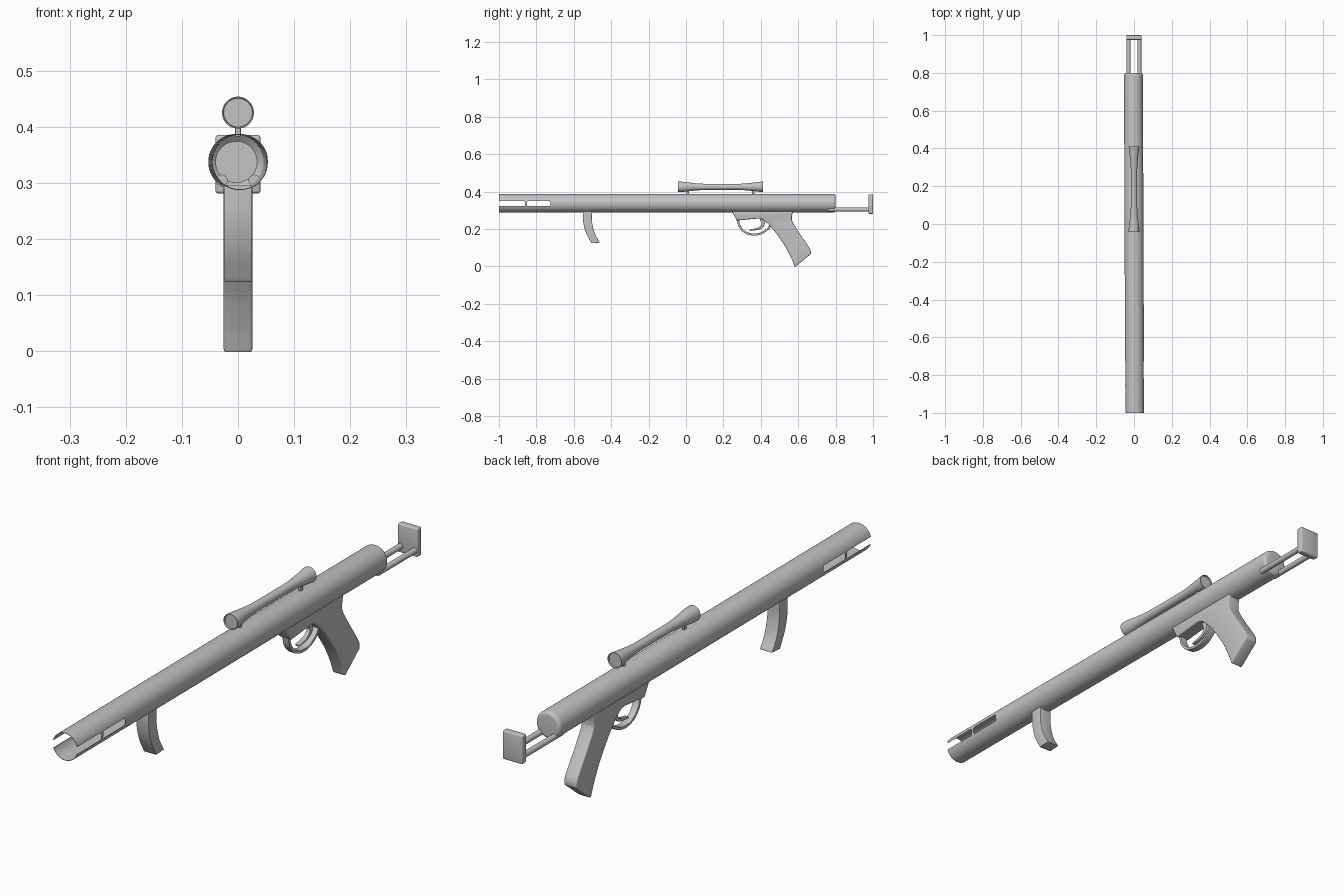
import bpy, bmesh, math
from mathutils import Vector

if "Cube" in bpy.data.objects:
    bpy.data.objects.remove(bpy.data.objects["Cube"])

grey = bpy.data.materials.new("plain_grey")
grey.diffuse_color = (0.55, 0.55, 0.55, 1)
grey.use_nodes = True
grey.node_tree.nodes["Principled BSDF"].inputs["Base Color"].default_value = grey.diffuse_color


def finish(bm, name, bevel=0.0, angle=35):
    """Clean up a bmesh, bevel its sharp edges and make it an object."""
    bmesh.ops.recalc_face_normals(bm, faces=bm.faces)
    if bevel:
        sharp = [e for e in bm.edges if e.calc_face_angle(0) > 0.6]
        bmesh.ops.bevel(bm, geom=sharp, offset=bevel, segments=3,
                        profile=0.5, affect='EDGES', clamp_overlap=True)
    me = bpy.data.meshes.new(name)
    bm.to_mesh(me)
    bm.free()
    ob = bpy.data.objects.new(name, me)
    bpy.context.collection.objects.link(ob)
    me.materials.append(grey)
    smooth(ob, angle)
    return ob


def smooth(ob, angle=35):
    bpy.ops.object.select_all(action='DESELECT')
    ob.select_set(True)
    bpy.context.view_layer.objects.active = ob
    bpy.ops.object.shade_smooth_by_angle(angle=math.radians(angle))


def lathe(name, profile, x, z, segs=64):
    """Turn (radius, y) points around an axis along y."""
    bm = bmesh.new()
    rings = []
    for r, y in profile:
        n = 1 if r == 0 else segs
        rings.append([bm.verts.new((x + r * math.cos(2 * math.pi * i / segs), y,
                                    z + r * math.sin(2 * math.pi * i / segs)))
                      for i in range(n)])
    for a, b in zip(rings, rings[1:]):
        for i in range(segs):
            j = (i + 1) % segs
            quad = [a[i % len(a)], a[j % len(a)], b[j % len(b)], b[i % len(b)]]
            bm.faces.new(list(dict.fromkeys(quad)))
    return finish(bm, name)


def extrude(name, points, half, bevel=0.0):
    """Extrude a (y, z) outline to both sides of x = 0."""
    bm = bmesh.new()
    face = bm.faces.new([bm.verts.new((-half, y, z)) for y, z in points])
    res = bmesh.ops.extrude_face_region(bm, geom=[face])
    verts = [v for v in res["geom"] if isinstance(v, bmesh.types.BMVert)]
    bmesh.ops.translate(bm, verts=verts, vec=(2 * half, 0, 0))
    return finish(bm, name, bevel)


def curve(pts, steps=6):
    """Smooth path through the points."""
    p = [Vector(q) for q in pts]
    p = [2 * p[0] - p[1]] + p + [2 * p[-1] - p[-2]]
    out = []
    for a, b, c, d in zip(p, p[1:], p[2:], p[3:]):
        for k in range(steps):
            t = k / steps
            out.append(0.5 * (2 * b + (c - a) * t + (2 * a - 5 * b + 4 * c - d) * t * t
                              + (3 * b - a - 3 * c + d) * t ** 3))
    return out + [p[-2]]


def strip(pts, w0, w1):
    """Outline of a curved band whose width goes from w0 to w1."""
    c = curve(pts)
    left, right = [], []
    for i, q in enumerate(c):
        t = c[min(i + 1, len(c) - 1)] - c[max(i - 1, 0)]
        n = Vector((-t.y, t.x)).normalized() * (w0 + (w1 - w0) * i / (len(c) - 1)) / 2
        left.append(q + n)
        right.append(q - n)
    return left + right[::-1]


def rounded_rect(y0, y1, z0, z1, r):
    pts = []
    for k, (cy, cz) in enumerate([(y1 - r, z1 - r), (y0 + r, z1 - r),
                                  (y0 + r, z0 + r), (y1 - r, z0 + r)]):
        for s in range(6):
            a = math.pi / 2 * (k + s / 5)
            pts.append((cy + r * math.cos(a), cz + r * math.sin(a)))
    return pts


def box(name, lo, hi, bevel):
    bm = bmesh.new()
    bmesh.ops.create_cube(bm, size=1)
    for v in bm.verts:
        v.co = [(l + h) / 2 + c * (h - l) for l, h, c in zip(lo, hi, v.co)]
    return finish(bm, name, bevel)


TZ = 0.337  # height of the tube axis

# Main tube: thin shell, open in front, rounded closed rear
R, B = 0.05, 0.013
rear = [(R - B + B * math.cos(a), 0.8 - B + B * math.sin(a))
        for a in [math.pi / 2 * k / 6 for k in range(7)]]
tube = lathe("main_tube", [(0, 0.797), (R - B, 0.797), (R - 0.0015, 0.787),
                           (R - 0.0015, -1), (R, -1)] + rear + [(0, 0.8)], 0, TZ, 72)

# Side slots near the muzzle
for y0, y1 in ((-1.1, -0.861), (-0.851, -0.724)):
    cutter = extrude("slot_cutter", rounded_rect(y0, y1, 0.322, 0.349, 0.008), 0.1)
    cutter.hide_render = True
    mod = tube.modifiers.new("slot", 'BOOLEAN')
    mod.operation, mod.solver, mod.object = 'DIFFERENCE', 'EXACT', cutter
    bpy.context.view_layer.objects.active = tube
    bpy.ops.object.modifier_apply(modifier=mod.name)
    bpy.data.objects.remove(cutter)
smooth(tube)
# The tube sits very slightly askew
tube.rotation_euler.z = 0.0038

# Scope with flared ends and recessed lenses
lathe("scope", [(0, -0.037), (0.0255, -0.037), (0.0265, -0.043), (0.0285, -0.043),
                (0.028, -0.025), (0.024, 0.01), (0.0195, 0.05), (0.0165, 0.095),
                (0.0165, 0.29), (0.019, 0.325), (0.0235, 0.37), (0.0275, 0.4),
                (0.0285, 0.411), (0.0265, 0.411), (0.0255, 0.405), (0, 0.405)],
      0, 0.425, 48)
for i, y in enumerate((0.01, 0.36)):
    box(f"scope_mount_{i + 1}", (-0.005, y - 0.007, 0.382), (0.005, y + 0.007, 0.415), 0.002)

# Shoulder rest: two rods and a plate
for side, x in (("left", 0.029), ("right", -0.029)):
    lathe(f"rest_rod_{side}", [(0, 0.76), (0.0105, 0.76), (0.0105, 0.98), (0, 0.98)],
          x, 0.304, 24)
box("shoulder_plate", (-0.04, 0.975, 0.281), (0.04, 1.0, 0.385), 0.005)

# Curved forward grip
front = curve([(-0.551, 0.296), (-0.549, 0.235), (-0.535, 0.18), (-0.506, 0.124)])
back = curve([(-0.46, 0.127), (-0.487, 0.175), (-0.502, 0.235), (-0.503, 0.296)])
extrude("forward_grip", front + back, 0.025, 0.002)

# Pistol grip with receiver block
palm = curve([(0.385, 0.256), (0.415, 0.247), (0.465, 0.198), (0.525, 0.115),
              (0.56, 0.05), (0.582, -0.004)])
heel = curve([(0.668, 0.066), (0.661, 0.096), (0.613, 0.168), (0.573, 0.232),
              (0.566, 0.26), (0.572, 0.296)])
extrude("pistol_grip", [(0.244, 0.296), (0.272, 0.245)] + palm + heel, 0.0255, 0.007)

# Trigger guard and trigger
extrude("trigger_guard", strip([(0.276, 0.25), (0.288, 0.212), (0.317, 0.182), (0.36, 0.17),
                                (0.405, 0.178), (0.44, 0.203), (0.452, 0.222)],
                               0.011, 0.011), 0.013, 0.002)
extrude("trigger", strip([(0.405, 0.255), (0.412, 0.225), (0.39, 0.203), (0.34, 0.193)],
                         0.022, 0.007), 0.008, 0.002)
